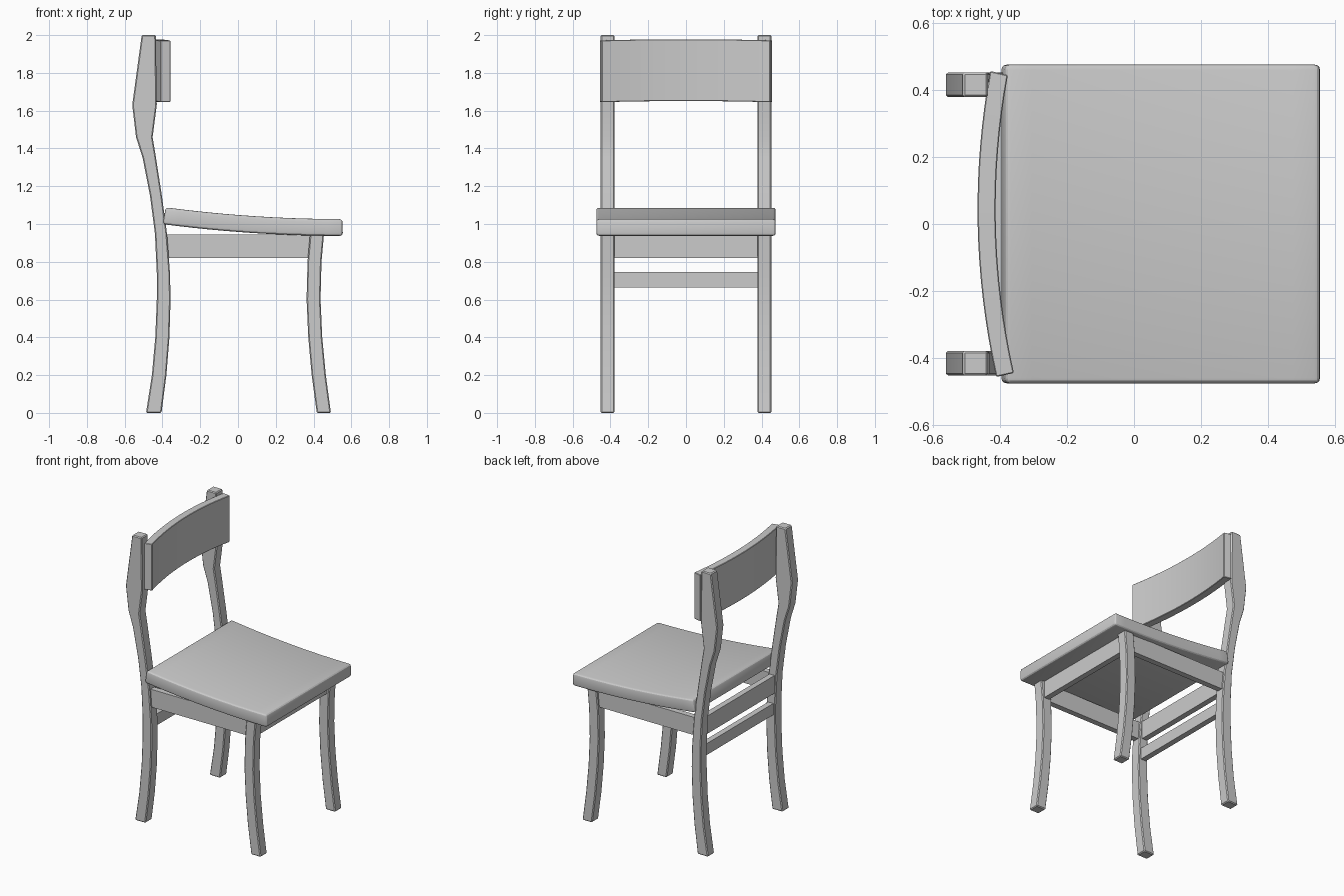
import bpy, bmesh, math

if "Cube" in bpy.data.objects:
    bpy.data.objects.remove(bpy.data.objects["Cube"])

mat = bpy.data.materials.new("light grey")
mat.diffuse_color = (0.6, 0.6, 0.6, 1)
mat.use_nodes = True
mat.node_tree.nodes["Principled BSDF"].inputs["Base Color"].default_value = mat.diffuse_color


def loft(name, sections, bevel=0.0, segments=1):
    """Skin a list of four-point sections, cap the ends and round the hard edges."""
    bm = bmesh.new()
    rings = [[bm.verts.new(p) for p in s] for s in sections]
    for a, b in zip(rings, rings[1:]):
        for i in range(4):
            j = (i + 1) % 4
            bm.faces.new((a[i], a[j], b[j], b[i]))
    bm.faces.new(rings[0])
    bm.faces.new(rings[-1])
    bmesh.ops.recalc_face_normals(bm, faces=bm.faces)
    if bevel:
        hard = [e for e in bm.edges if e.calc_face_angle(0) > math.radians(50)]
        bmesh.ops.bevel(bm, geom=hard, offset=bevel, segments=segments,
                        profile=0.5, affect='EDGES')
    me = bpy.data.meshes.new(name)
    bm.to_mesh(me)
    bm.free()
    me.materials.append(mat)
    ob = bpy.data.objects.new(name, me)
    bpy.context.collection.objects.link(ob)
    bpy.ops.object.select_all(action='DESELECT')
    ob.select_set(True)
    bpy.context.view_layer.objects.active = ob
    bpy.ops.object.shade_smooth_by_angle(angle=math.radians(25))
    return ob


def board(name, x0, x1, y0, y1, z0, z1):
    loft(name, [[(x0, y0, z), (x1, y0, z), (x1, y1, z), (x0, y1, z)] for z in (z0, z1)])


def leg(name, profile, side):
    y0, y1 = side * 0.378, side * 0.452
    loft(name, [[(a, y0, z), (b, y0, z), (b, y1, z), (a, y1, z)] for z, a, b in profile],
         0.006)


# Legs: (height, back x, front x)
back_profile = [(0, -.487, -.405), (.2, -.456, -.379), (.4, -.438, -.363), (.6, -.43, -.357),
                (.74, -.43, -.36), (.95, -.44, -.376), (1.15, -.466, -.403),
                (1.35, -.505, -.434), (1.46, -.54, -.452), (1.63, -.56, -.43),
                (2.0, -.51, -.435)]
front_profile = [(0, .417, .492), (.2, .39, .465), (.4, .372, .446), (.6, .363, .437),
                 (.8, .368, .442), (.955, .382, .456)]
for side, label in ((-1, "right"), (1, "left")):
    leg("back_leg_" + label, back_profile, side)
    leg("front_leg_" + label, front_profile, side)
    # Side apron
    board("side_apron_" + label, -.39, .39, side * .395, side * .435, .82, .945)

# Front and back aprons, lower back rail
board("front_apron", .39, .43, -.39, .39, .82, .945)
board("back_apron", -.425, -.385, -.39, .39, .82, .945)
board("lower_back_rail", -.415, -.375, -.39, .39, .665, .745)

# Seat: dished board rising toward the back
seat = []
for i in range(13):
    t = i / 12
    rise = .062 * (1 - t) ** 2
    xt, xb = -.383 + .936 * t, -.398 + .953 * t
    zt, zb = 1.026 + rise, .937 + rise
    seat.append([(xb, -.475, zb), (xb, .475, zb), (xt, .475, zt), (xt, -.475, zt)])
loft("seat", seat, 0.016, 3)

# Backrest: curved board, turned very slightly about the vertical
rest = []
for i in range(17):
    u = -1 + i / 8
    twist = -.009 * u
    xo, xi = -.466 + .046 * u * u + twist, -.412 + .045 * u * u + twist
    yo, yi = .456 * u, .444 * u
    dz = .006 * (1 - u * u)
    z0, z1 = 1.645 + dz, 1.972 + dz
    rest.append([(xo, yo, z0), (xi, yi, z0), (xi, yi, z1), (xo, yo, z1)])
loft("backrest", rest, 0.003)
